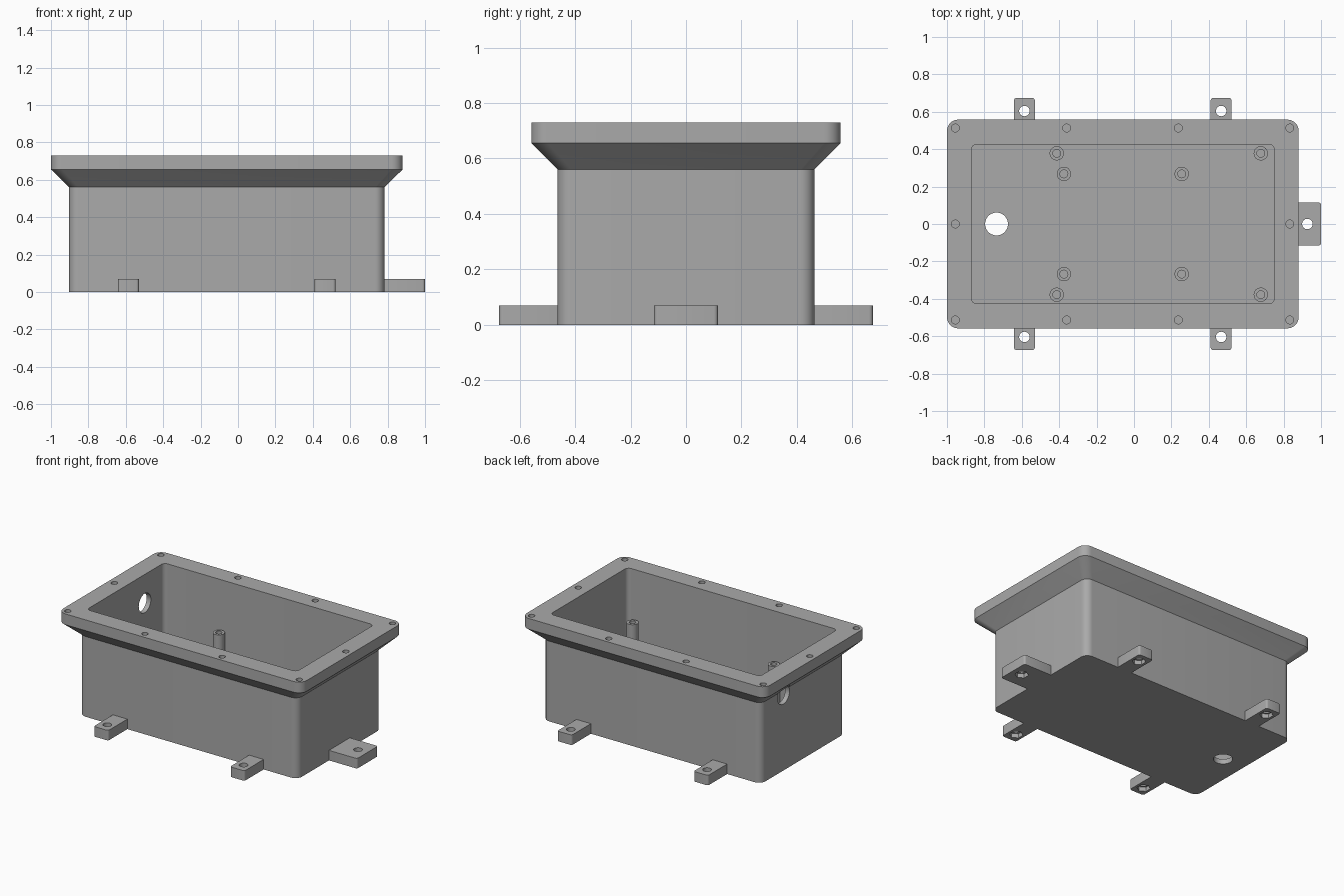
import bpy, bmesh, math
from mathutils import Matrix, Vector

if "Cube" in bpy.data.objects:
    bpy.data.objects.remove(bpy.data.objects["Cube"], do_unlink=True)

grey = bpy.data.materials.new("mid grey")
grey.use_nodes = True
COLOUR = (0.4, 0.4, 0.4, 1)
grey.diffuse_color = COLOUR
grey.node_tree.nodes["Principled BSDF"].inputs["Base Color"].default_value = COLOUR

CX = -0.06        # centre of the box, shifted by the end tab
FLOOR = 0.035


def finish(bm, name):
    bmesh.ops.recalc_face_normals(bm, faces=bm.faces)
    mesh = bpy.data.meshes.new(name)
    bm.to_mesh(mesh)
    bm.free()
    mesh.materials.append(grey)
    obj = bpy.data.objects.new(name, mesh)
    bpy.context.collection.objects.link(obj)
    return obj


def rounded_loft(name, cx, cy, sections, steps=8):
    """Loft of rounded rectangles: (half_x, half_y, radius, z)."""
    bm = bmesh.new()
    rings = []
    for hx, hy, r, z in sections:
        ring = []
        for q, (sx, sy) in enumerate(((1, 1), (-1, 1), (-1, -1), (1, -1))):
            for i in range(steps + 1):
                a = (q + i / steps) * math.pi / 2
                ring.append(bm.verts.new((cx + sx * (hx - r) + r * math.cos(a),
                                          cy + sy * (hy - r) + r * math.sin(a), z)))
        rings.append(ring)
    for low, high in zip(rings, rings[1:]):
        for i in range(len(low)):
            j = (i + 1) % len(low)
            bm.faces.new((low[i], low[j], high[j], high[i]))
    bm.faces.new(rings[0])
    bm.faces.new(rings[-1])
    return finish(bm, name)


def cylinder(name, x, y, z0, z1, r, sides=32):
    bm = bmesh.new()
    bmesh.ops.create_cone(bm, cap_ends=True, segments=sides, radius1=r, radius2=r,
                          depth=z1 - z0, matrix=Matrix.Translation((x, y, (z0 + z1) / 2)))
    return finish(bm, name)


def cut(obj, cutter):
    cutter.hide_render = True
    mod = obj.modifiers.new("cut", 'BOOLEAN')
    mod.operation = 'DIFFERENCE'
    mod.solver = 'EXACT'
    mod.object = cutter
    bpy.context.view_layer.objects.active = obj
    bpy.ops.object.modifier_apply(modifier=mod.name)
    bpy.data.objects.remove(cutter, do_unlink=True)


def smooth(obj):
    bpy.ops.object.select_all(action='DESELECT')
    obj.select_set(True)
    bpy.context.view_layer.objects.active = obj
    bpy.ops.object.shade_smooth_by_angle(angle=math.radians(30))


# Box with flared rim, hollowed out
box = rounded_loft("enclosure_box", CX, 0, [
    (0.843, 0.463, 0.05, 0), (0.843, 0.463, 0.05, 0.56),
    (0.94, 0.558, 0.06, 0.655), (0.94, 0.558, 0.06, 0.73)])
cut(box, rounded_loft("cavity_cutter", CX, 0, [
    (0.81, 0.426, 0.03, FLOOR), (0.81, 0.426, 0.03, 0.9)]))

# Blind screw holes round the rim
for x in (-0.955, -0.36, 0.237, 0.833):
    for y in (-0.513, 0, 0.513):
        if y or abs(x - CX) > 0.5:
            cut(box, cylinder("screw_cutter", x, y, 0.65, 0.8, 0.021, 24))

# Cable holes through the floor and the end wall
cut(box, cylinder("floor_hole_cutter", -0.735, 0, -0.1, 0.1, 0.061, 48))
drill = cylinder("wall_hole_cutter", 0, 0, -0.2, 0.2, 0.067, 48)
drill.data.transform(Matrix.Translation(Vector((-0.92, 0.215, 0.53)))
                     @ Matrix.Rotation(math.pi / 2, 4, 'Y'))
cut(box, drill)
smooth(box)

# Hollow standoffs: tall outer set, short inner set
for x, y, top in ((-0.413, 0.378, 0.385), (0.678, 0.378, 0.385),
                  (-0.375, 0.268, 0.13), (0.255, 0.268, 0.13)):
    for side in (-1, 1):
        post = cylinder("standoff", x, side * y, FLOOR - 0.01, top, 0.038)
        cut(post, cylinder("bore_cutter", x, side * y, FLOOR + 0.01, top + 0.1, 0.021, 24))
        smooth(post)


# Mounting tabs with a bolt hole and a hexagonal nut pocket below
def mounting_tab(name, cx, cy, hx, hy, hole_x, hole_y):
    tab = rounded_loft(name, cx, cy, [(hx, hy, 0.014, 0), (hx, hy, 0.014, 0.07)], 4)
    cut(tab, cylinder("bolt_cutter", hole_x, hole_y, -0.1, 0.2, 0.028))
    cut(tab, cylinder("nut_cutter", hole_x, hole_y, -0.1, 0.03, 0.044, 6))
    smooth(tab)


for x in (-0.586, 0.466):
    for side, label in ((-1, "front_tab"), (1, "back_tab")):
        mounting_tab(label, x, side * 0.56, 0.056, 0.114, x, side * 0.604)
mounting_tab("end_tab", 0.883, 0, 0.117, 0.115, 0.927, 0)
